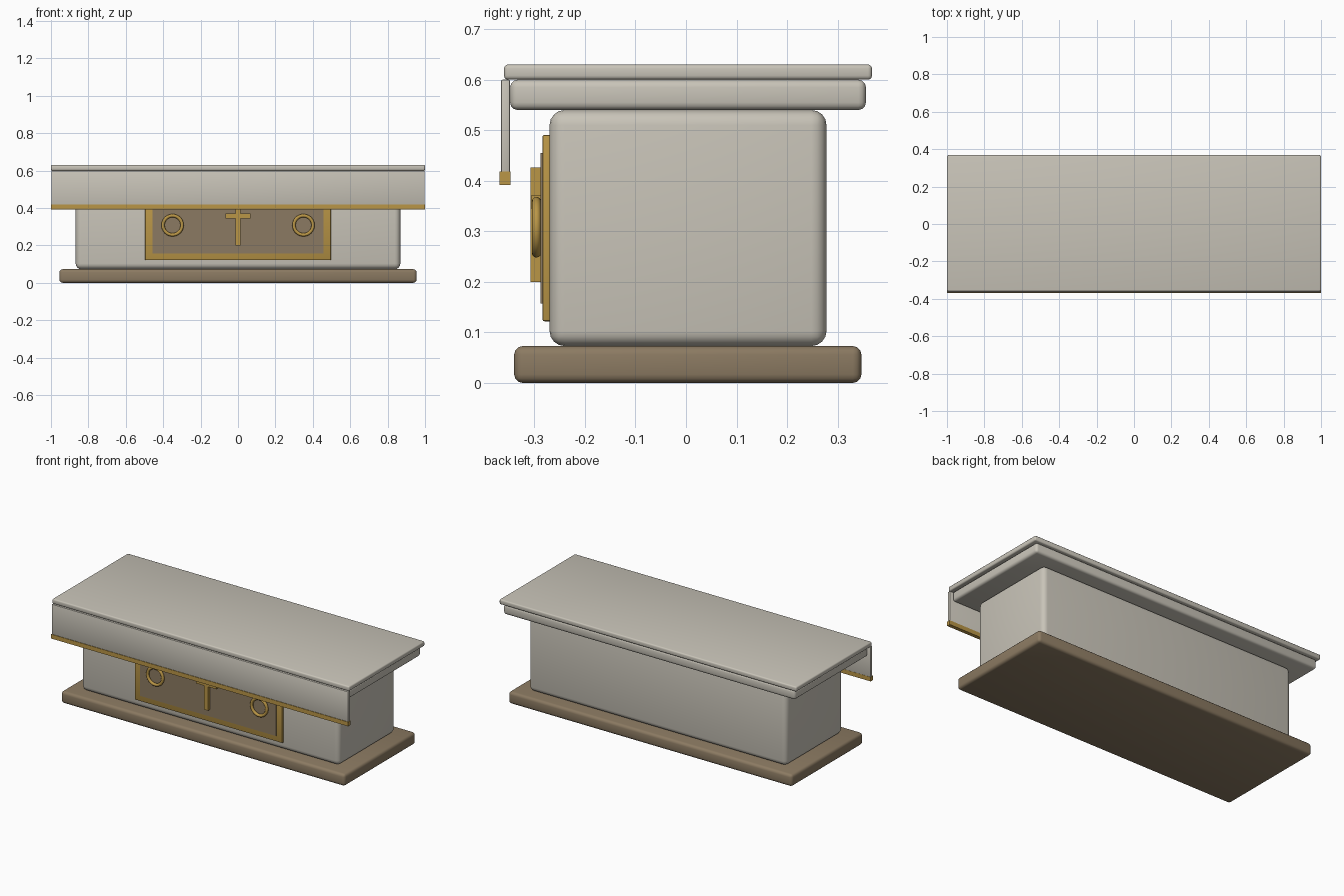
import bpy
import math

cube = bpy.data.objects.get("Cube")
if cube:
    bpy.data.objects.remove(cube, do_unlink=True)


def material(name, rgb):
    mat = bpy.data.materials.new(name)
    mat.use_nodes = True
    color = (*rgb, 1)
    mat.diffuse_color = color
    bsdf = next(n for n in mat.node_tree.nodes if n.type == "BSDF_PRINCIPLED")
    bsdf.inputs["Base Color"].default_value = color
    return mat


stone = material("pale stone", (0.58, 0.55, 0.48))
brown = material("warm brown", (0.26, 0.195, 0.122))
gold = material("gold", (0.49, 0.305, 0.062))


def box(name, mat, half_x, y, z, bevel=0.0, segments=3):
    """Box centred on x = 0, spanning the given y and z ranges."""
    bpy.ops.mesh.primitive_cube_add(
        size=1, location=(0, sum(y) / 2, sum(z) / 2))
    obj = bpy.context.object
    obj.name = name
    obj.scale = (2 * half_x, y[1] - y[0], z[1] - z[0])
    bpy.ops.object.transform_apply(location=False, rotation=False, scale=True)
    obj.data.materials.append(mat)
    if bevel:
        mod = obj.modifiers.new("rounded edges", "BEVEL")
        mod.width = bevel
        mod.segments = segments
        bpy.ops.object.modifier_apply(modifier=mod.name)
        bpy.ops.object.shade_smooth_by_angle(angle=math.radians(35))
    return obj


# Main block: plinth, body and two-layer top
box("plinth", brown, 0.955, (-0.34, 0.347), (0, 0.073), 0.017)
box("body", stone, 0.868, (-0.27, 0.278), (0.073, 0.54), 0.03, 4)
box("lower_slab", stone, 0.982, (-0.348, 0.356), (0.54, 0.60), 0.015)
box("top_slab", stone, 1.0, (-0.36, 0.368), (0.60, 0.63), 0.008)

# Front hanging with its gold hem
box("front_cloth", stone, 0.998, (-0.366, -0.348), (0.403, 0.60), 0.003, 2)
box("cloth_hem", gold, 1.0, (-0.369, -0.347), (0.392, 0.418))

# Front panel on its gold backing
box("panel_frame", gold, 0.497, (-0.284, -0.265), (0.122, 0.491), 0.004, 2)
box("front_panel", brown, 0.457, (-0.288, -0.28), (0.157, 0.455))

# Cross on the panel
box("cross_upright", gold, 0.014, (-0.308, -0.285), (0.20, 0.426))
box("cross_bar", gold, 0.068, (-0.307, -0.285), (0.345, 0.371))

# Ring on each side of the cross
for side, x in (("left", 0.35), ("right", -0.35)):
    bpy.ops.mesh.primitive_torus_add(
        location=(x, -0.296, 0.308), rotation=(math.pi / 2, 0, 0),
        major_radius=0.051, minor_radius=0.009,
        major_segments=48, minor_segments=12)
    ring = bpy.context.object
    ring.name = side + "_ring"
    ring.data.materials.append(gold)
    bpy.ops.object.shade_smooth()
